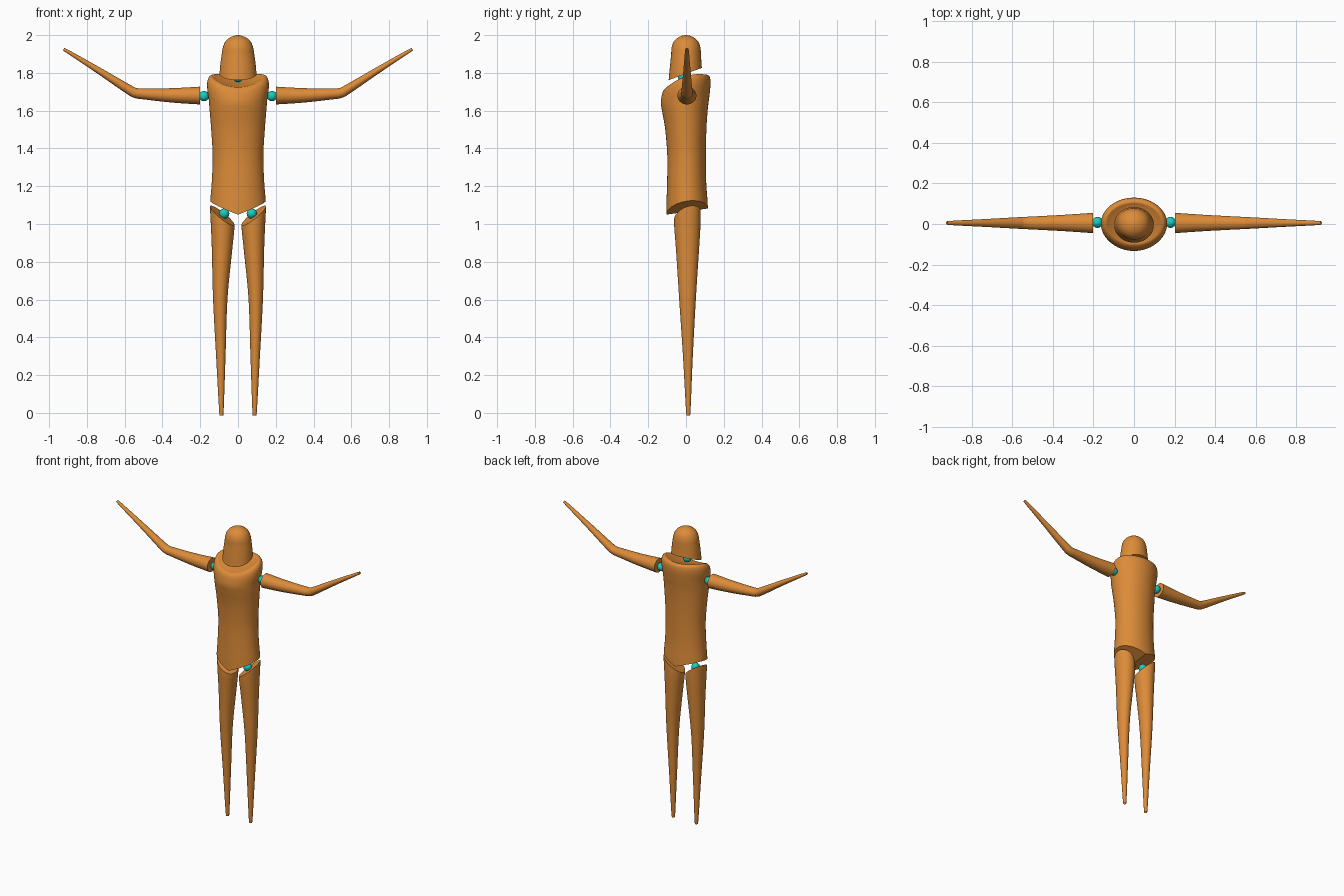
import bpy, bmesh, math
from mathutils import Vector

if "Cube" in bpy.data.objects:
    bpy.data.objects.remove(bpy.data.objects["Cube"])

SIDES, STEPS = 48, 5


def material(name, rgb):
    m = bpy.data.materials.new(name)
    m.diffuse_color = (*rgb, 1)
    m.use_nodes = True
    m.node_tree.nodes["Principled BSDF"].inputs["Base Color"].default_value = m.diffuse_color
    return m


ORANGE = material("orange", (0.72, 0.26, 0.04))
TEAL = material("teal", (0.01, 0.60, 0.53))


def spline(a, b, c, d, t):
    """Smooth blend between ring settings b and c."""
    return [0.5 * (2*q + (r - p)*t + (2*p - 5*q + 4*r - s)*t*t + (3*q - p - 3*r + s)*t**3)
            for p, q, r, s in zip(a, b, c, d)]


def finish(bm, name, mat):
    bmesh.ops.recalc_face_normals(bm, faces=bm.faces)
    me = bpy.data.meshes.new(name)
    bm.to_mesh(me)
    bm.free()
    me.materials.append(mat)
    ob = bpy.data.objects.new(name, me)
    bpy.context.collection.objects.link(ob)
    bpy.ops.object.select_all(action='DESELECT')
    ob.select_set(True)
    bpy.context.view_layer.objects.active = ob
    bpy.ops.object.shade_smooth_by_angle(angle=math.radians(38))
    return ob


def loft(name, rings, side=1, cuts=()):
    """Skin rings of (x, y, z, rx, ry, y_tilt, saddle, lean degrees); trim by planes."""
    dense = []
    for i in range(len(rings) - 1):
        a, d = rings[max(i - 1, 0)], rings[min(i + 2, len(rings) - 1)]
        dense += [spline(a, rings[i], rings[i + 1], d, k / STEPS) for k in range(STEPS)]
    dense.append(rings[-1])
    bm = bmesh.new()
    loops = []
    for x, y, z, rx, ry, tilt, saddle, lean in dense:
        c, s = math.cos(math.radians(lean)), math.sin(math.radians(lean))
        loop = []
        for k in range(SIDES):
            t = 2 * math.pi * k / SIDES
            u, v = rx * math.cos(t), ry * math.sin(t)
            w = tilt * v + saddle * u * u
            loop.append(bm.verts.new((x + c*u + s*w, y + v, z - s*u + c*w)))
        loops.append(loop)
    for lo, hi in zip(loops, loops[1:]):
        for k in range(SIDES):
            n = (k + 1) % SIDES
            bm.faces.new((lo[k], lo[n], hi[n], hi[k]))
    bm.faces.new(loops[0])
    bm.faces.new(loops[-1])
    for point, normal in cuts:
        bmesh.ops.bisect_plane(bm, geom=bm.verts[:] + bm.edges[:] + bm.faces[:],
                               plane_co=point, plane_no=normal, clear_outer=True)
        bmesh.ops.holes_fill(bm, edges=[e for e in bm.edges if e.is_boundary], sides=0)
    for v in bm.verts:
        v.co.x *= side
    return finish(bm, name, ORANGE)


def joint(name, co):
    bm = bmesh.new()
    bmesh.ops.create_uvsphere(bm, u_segments=24, v_segments=16, radius=0.027)
    bmesh.ops.translate(bm, vec=Vector(co), verts=bm.verts)
    finish(bm, name, TEAL)


# Torso: waisted body, saddle-shaped neck top, V-cut hips
body = [(z, rx, f, b, tilt, sad) for z, rx, f, b, tilt, sad in (
    (1.00, .155, -.105, .120, 0, 0),
    (1.12, .147, -.103, .114, 0, 0),
    (1.22, .139, -.100, .107, 0, 0),
    (1.36, .134, -.099, .105, 0, 0),
    (1.50, .142, -.110, .108, 0, 0),
    (1.60, .150, -.126, .115, .05, 0),
    (1.66, .155, -.133, .124, .15, 0),
    (1.71, .163, -.129, .130, .26, .4),
    (1.742, .160, -.120, .125, .30, .8),
    (1.756, .142, -.104, .108, .32, 1.3),
    (1.754, .115, -.088, .090, .32, 1.3),
    (1.750, .060, -.045, .045, .32, 1.2),
    (1.748, .004, -.003, .003, .32, 1.2))]
loft("torso",
     [(0, (f + b) / 2, z + t * (f + b) / 2, rx, (b - f) / 2, t, s, 0)
      for z, rx, f, b, t, s in body],
     cuts=[((0, 0, 1.065), (s * .38, .15, -1)) for s in (1, -1)])

# Head: bell with a tilted base
loft("head", [(0, y, z, rx, ry, tilt, 0, 0) for z, rx, ry, y, tilt in (
    (1.794, .098, .088, -.004, .37),
    (1.850, .093, .083, -.002, .20),
    (1.900, .086, .079, 0, .06),
    (1.935, .080, .076, 0, 0),
    (1.965, .067, .065, 0, 0),
    (1.985, .046, .045, 0, 0),
    (1.996, .022, .022, 0, 0),
    (2.000, .002, .002, 0, 0))])
joint("neck_joint", (0, -.015, 1.778))

for side, label in ((1, "left"), (-1, "right")):
    # Arm: straight out, then bent up at the elbow
    loft(label + "_arm", [(x, .005, z, rz, ry, 0, 0, lean) for x, z, rz, ry, lean in (
        (.202, 1.680, .047, .050, 90),
        (.350, 1.681, .038, .040, 90),
        (.500, 1.689, .029, .032, 88),
        (.542, 1.694, .027, .030, 76),
        (.580, 1.713, .025, .028, 60),
        (.740, 1.814, .017, .019, 58),
        (.908, 1.917, .009, .010, 58),
        (.915, 1.921, .005, .006, 58))], side)
    joint(label + "_shoulder_joint", (side * .18, .008, 1.677))

    # Leg: long taper with a slanted top
    loft(label + "_leg", [(x, y, z, rx, ry, 0, 0, 0) for x, y, z, rx, ry in (
        (.088, .012, 0, .008, .008),
        (.088, .012, .012, .012, .012),
        (.091, .010, .30, .025, .026),
        (.094, .008, .60, .038, .044),
        (.085, .008, .85, .053, .060),
        (.081, .007, .98, .062, .069),
        (.084, .007, 1.06, .063, .071),
        (.088, .007, 1.15, .062, .072))], side,
        cuts=[((.085, 0, 1.043), (-.75, -.30, 1))])
    joint(label + "_hip_joint", (side * .073, 0, 1.055))
